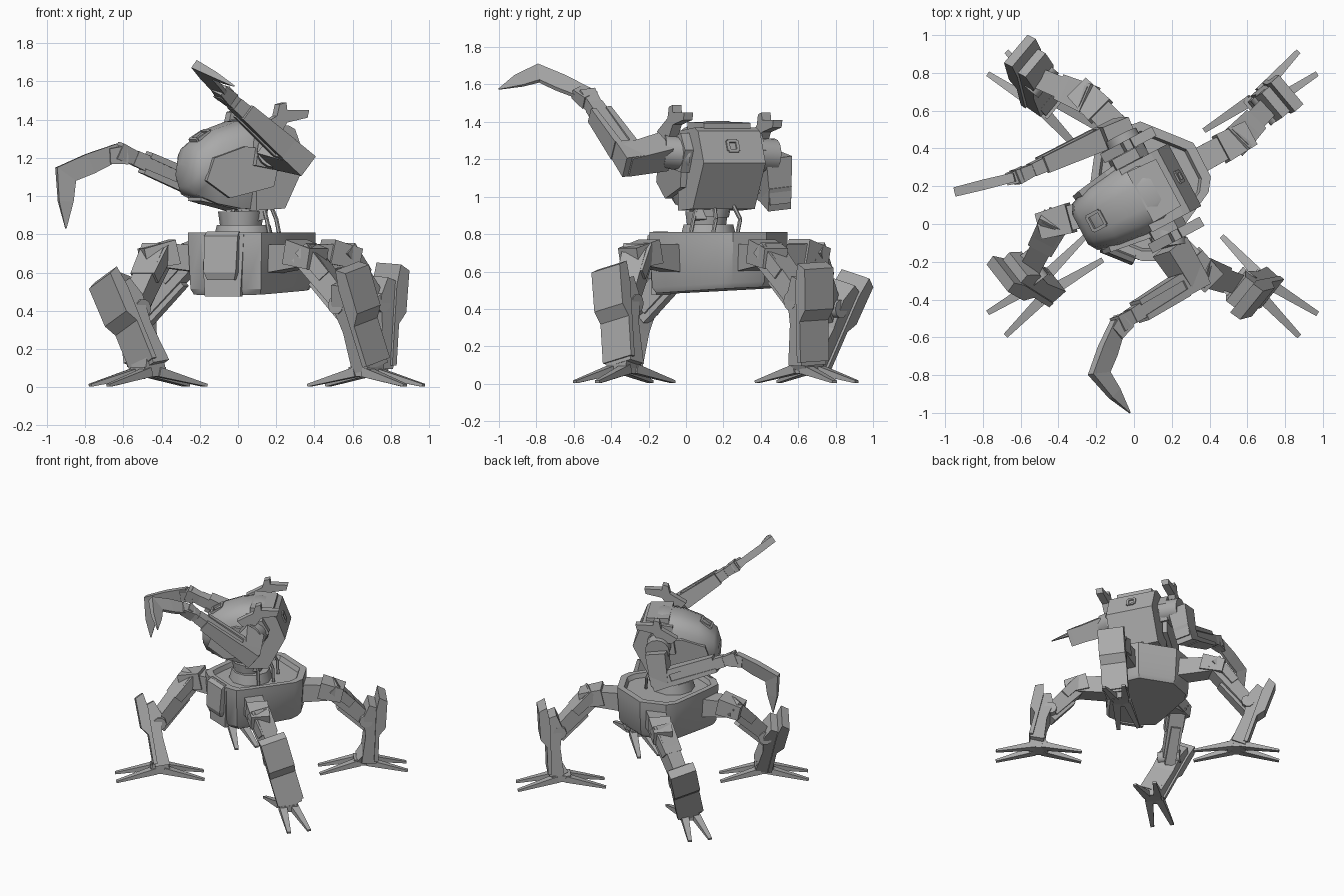
import bpy, bmesh
from math import radians, cos, sin, pi
from mathutils import Vector as V, Matrix

cube = bpy.data.objects.get("Cube")
if cube:
    bpy.data.objects.remove(cube, do_unlink=True)

grey = bpy.data.materials.new("plain_grey")
grey.use_nodes = True
grey.diffuse_color = (0.4, 0.4, 0.4, 1)
grey.node_tree.nodes["Principled BSDF"].inputs["Base Color"].default_value = (0.4, 0.4, 0.4, 1)

WORLD = Matrix.Identity(4)
PELVIS = Matrix.Translation((0.05, 0.177, 0)) @ Matrix.Rotation(radians(-22), 4, 'Z')
HEAD = Matrix.Translation((0.05, 0.15, 0)) @ Matrix.Rotation(radians(-62), 4, 'Z')


def loft(name, rings, frame=WORLD, smooth=0):
    """Skin a list of point rings, cap the ends, optionally smooth below an angle."""
    bm = bmesh.new()
    rows = [[bm.verts.new(frame @ V(p)) for p in ring] for ring in rings]
    n = len(rows[0])
    for lo, hi in zip(rows, rows[1:]):
        for i in range(n):
            j = (i + 1) % n
            bm.faces.new((lo[i], lo[j], hi[j], hi[i]))
    bm.faces.new(rows[0])
    bm.faces.new(rows[-1])
    bmesh.ops.recalc_face_normals(bm, faces=bm.faces)
    for f in bm.faces:
        f.smooth = smooth > 0
    for e in bm.edges:
        e.smooth = e.calc_face_angle(0) < radians(smooth)
    mesh = bpy.data.meshes.new(name)
    bm.to_mesh(mesh)
    bm.free()
    mesh.materials.append(grey)
    obj = bpy.data.objects.new(name, mesh)
    bpy.context.collection.objects.link(obj)
    return obj


def beam(name, a, b, size_a, size_b=None, up=(0, 0, 1), frame=WORLD):
    """Tapered box from a to b; sizes are (width, height)."""
    a, b = V(a), V(b)
    d = (b - a).normalized()
    side = d.cross(V(up)).normalized()
    top = side.cross(d)
    corners = ((-.5, -.5), (.5, -.5), (.5, .5), (-.5, .5))
    rings = [[p + side * w * i + top * h * j for i, j in corners]
             for p, (w, h) in ((a, size_a), (b, size_b or size_a))]
    return loft(name, rings, frame)


def tube(name, a, b, ra, rb, sides=16, frame=WORLD):
    """Round or faceted tapered cylinder."""
    a, b = V(a), V(b)
    q = (b - a).to_track_quat('Z', 'Y')
    ring = [q @ V((cos(2 * pi * i / sides), sin(2 * pi * i / sides), 0)) for i in range(sides)]
    return loft(name, [[a + p * ra for p in ring], [b + p * rb for p in ring]], frame, 40)


def plate(name, profile, origin, xdir, ydir, thick, frame=WORLD):
    """Extruded flat profile, centred on its plane."""
    o, x, y = V(origin), V(xdir), V(ydir)
    n = x.cross(y).normalized() * thick / 2
    return loft(name, [[o + x * u + y * v + n * s for u, v in profile] for s in (-1, 1)], frame)


# Pelvis: hull flaring towards the back, with sunken deck and front apron
def hull_ring(scale, z, slope=0):
    half = [(.13, -.345), (.205, -.315), (.235, -.22), (.32, .12), (.30, .20), (.15, .33)]
    return [(x * scale, y * scale, z + slope * y) for x, y in half + [(-x, y) for x, y in half[::-1]]]


loft("pelvis", [hull_ring(.91, .50, .05), hull_ring(.97, .53, .05), hull_ring(1.01, .76), hull_ring(1.01, .81),
                hull_ring(.87, .81), hull_ring(.83, .775)], PELVIS, 32)
loft("front_apron", [[(x * w, y, z) for x, y in ((-1, -.33), (1, -.33), (1, f), (-1, f))]
                     for z, w, f in ((.56, .075, -.375), (.60, .09, -.39),
                                     (.79, .095, -.375), (.815, .09, -.34))], PELVIS)
beam("apron_back", (0, -.335, .475), (0, -.335, .80), (.2, .03), (.24, .03), up=(0, 1, 0), frame=PELVIS)

# Waist and neck
tube("waist_ring", (.03, .12, .77), (.03, .12, .85), .16, .14, 10)
tube("waist_drum", (.015, .11, .85), (.015, .11, .92), .11, .12, 10)
tube("neck", (.06, .14, .90), (.07, .15, 1.0), .09, .10)
beam("neck_guard", (.0, .05, .90), (.14, .08, .93), (.06, .1))
for x, y in ((.15, .02), (.2, .14), (.15, .27), (-.04, .02)):
    tube("neck_cable", (x + .02, y, .78), (x, y + .02, .88), .011, .011, 6)
    tube("neck_cable_top", (x, y + .02, .88), (x * .7 + .02, y * .7 + .05, .98), .011, .011, 6)


# Head: domed shell, back pack, side panels, hatches
def shell_ring(y, bottom, mid, top, width):
    half = [(width * .6, bottom), (width, mid), (width * .85, mid + .65 * (top - mid)),
            (width * .62, mid + .9 * (top - mid)), (width * .3, top)]
    return [(x, y, z) for x, z in half + [(-x, z) for x, z in half[::-1]]]


loft("head_shell", [shell_ring(*r) for r in (
    (-.38, 1.05, 1.11, 1.17, .09), (-.35, 1.01, 1.12, 1.26, .14), (-.235, .96, 1.14, 1.345, .185),
    (-.10, .935, 1.17, 1.39, .205), (.04, .93, 1.2, 1.405, .21), (.13, .96, 1.2, 1.385, .19))], HEAD, 38)
plate("back_pack", [(-.05, 1.35), (.14, 1.37), (.18, 1.35), (.245, 1.18), (.12, .935), (-.05, .925)],
      (.005, 0, 0), (0, 1, 0), (0, 0, 1), .375, HEAD)
beam("back_cap", (0, -.02, 1.38), (0, .15, 1.38), (.30, .04), (.28, .03), frame=HEAD)
beam("jaw", (0, -.31, 1.0), (0, -.08, .95), (.14, .05), (.2, .05), frame=HEAD)


def hatch(name, centre, normal, size):
    """Raised square frame made from four bars around an opening."""
    c, n = V(centre), V(normal).normalized()
    across = V((1, 0, 0))
    along = n.cross(across)
    for s in (-1, 1):
        beam(name + "_side", c + across * s * size - along * size, c + across * s * size + along * size,
             (.018, .02), up=n, frame=HEAD)
        beam(name + "_end", c + along * s * size - across * size, c + along * s * size + across * size,
             (.018, .02), up=n, frame=HEAD)


hatch("front_hatch", (0, -.28, 1.315), (0, -.6, 1), .042)
hatch("rear_hatch", (0, .21, 1.27), (0, 1, .38), .028)
for s in (-1, 1):
    plate("cheek_panel", [(-.33, 1.08), (-.29, 1.2), (-.12, 1.26), (.08, 1.24), (.04, 1.05), (-.2, .99)],
          (s * .17, 0, 0), (s * .14, 1, 0), (s * .03, 0, 1), .035, HEAD)
    plate("shoulder_plate", [(-.08, 1.16), (-.06, 1.30), (.08, 1.34), (.13, 1.25), (.08, 1.13)],
          (s * .215, 0, 0), (0, 1, 0), (0, 0, 1), .06, HEAD)
    # fins: the right one rides lower and further out
    plate("shoulder_fin", [(-.10, 1.35), (.02, 1.42), (.035, 1.48), (.075, 1.49), (.08, 1.45),
                           (.21, 1.45), (.2, 1.41), (.08, 1.385), (.03, 1.31), (-.06, 1.31)],
          (s * .265 - .01 * (s < 0), 0, -.04 * (s < 0)), (0, 1, 0), (0, 0, 1), .055, HEAD)


# Arms: shoulder drum, upper arm, forearm, hand and hooked blade
def blade(name, base, bend, tip):
    base, bend, tip = V(base), V(bend), V(tip)
    n = (bend - base).cross(tip - bend).normalized()
    bisector = (bend - base).normalized() + (tip - bend).normalized()
    rings = []
    for p, d, w, t in ((base, bend - base, .085, .05), (base.lerp(bend, .55), bend - base, .11, .055),
                       (bend, bisector, .125, .05), (bend.lerp(tip, .5), tip - bend, .08, .035),
                       (tip, tip - bend, .006, .008)):
        out = d.normalized().cross(n) * w / 2
        edge = n * t / 2
        rings.append([p - out - edge * .4, p + out - edge, p + out + edge, p - out + edge * .4])
    loft(name, rings)


def arm(side, shoulder, elbow, wrist, bend, tip):
    s, e, w = V(shoulder), V(elbow), V(wrist)
    n = (e - s).cross(w - e).normalized()
    d = (w - e).normalized()
    out = d.cross(n)
    root = HEAD @ V((.18 if side == "left" else -.18, .04, 1.23))
    tube(side + "_shoulder", root, s, .09, .09)
    beam(side + "_upper_arm", s, e + (e - s).normalized() * .04, (.15, .15), (.13, .12), n)
    beam(side + "_elbow", e - d * .06, e + d * .09, (.13, .13), (.12, .12), n)
    beam(side + "_forearm", e + d * .05, w - d * .09, (.10, .10), (.08, .07), n)
    for k in (-1, 1):
        q = out * k * .045
        beam(side + "_forearm_guard", e + d * .09 + q, w - d * .16 + q, (.04, .12), (.03, .09), n)
    beam(side + "_wrist", w - d * .11, w + d * .01, (.07, .06), (.09, .08), n)
    beam(side + "_hand", w - d * .04, w + (V(bend) - w) * .2, (.10, .075), (.08, .055), n)
    blade(side + "_claw", w, bend, tip)


arm("left", (.19, -.12, 1.24), (.30, -.295, 1.20), (-.08, -.53, 1.54), (-.18, -.79, 1.655), (-.02, -1.0, 1.575))
arm("right", (-.07, .47, 1.22), (-.11, .48, 1.01), (-.62, .25, 1.235), (-.90, .18, 1.115), (-.9, .17, .83))


# Legs: hip, thigh, shin and four-toed foot
def leg(name, angle, hip, thigh_top, ankle, shin_top, foot):
    out = V((cos(radians(angle)), sin(radians(angle)), 0))
    lat = V((-out.y, out.x, 0))
    up = V((0, 0, 1))
    hip, top, a, t, foot = V(hip), V(thigh_top), V(ankle), V(shin_top), V(foot)
    axis = (t - a).normalized()
    knee = a.lerp(t, .62) - out * .04
    d = (knee - top).normalized()
    # hip block and sloping joint cover
    beam(name + "_hip", hip, top, (.14, .15), (.13, .12))
    h = (top - hip).normalized()
    beam(name + "_hip_cover", top - h * .09 + up * .025, top + h * .08 - up * .025, (.16, .13), (.14, .11))
    # thigh with top guard and underside piston
    beam(name + "_thigh", top - d * .02, knee, (.12, .13), (.11, .10))
    beam(name + "_thigh_guard", top + up * .03 - d * .01, top.lerp(knee, .55) + up * .035,
         (.16, .08), (.14, .07))
    beam(name + "_thigh_piston", top.lerp(knee, .2) - up * .08, knee - up * .06, (.07, .06), (.08, .07))
    # shin column, knee and raised outer armour
    rad = (out - axis * out.dot(axis)).normalized()
    plate(name + "_shin", [(-.06, -.02), (.05, -.02), (.05, .12), (.04, .44), (-.02, .46), (-.06, .36), (-.04, .2)],
          a, rad, axis, .17)
    plate(name + "_shin_armour", [(.03, .0), (.06, .0), (.06, .22), (.105, .28), (.11, .50), (.05, .53), (.03, .42)],
          a, rad, axis, .20)
    tube(name + "_knee", knee - lat * .085, knee + lat * .085, .05, .05, 10)
    # foot: raised hub with splayed toes
    beam(name + "_ankle", foot + up * .08 - out * .07, foot + up * .08 + out * .07, (.12, .05))
    beam(name + "_ankle_block", foot.lerp(a, .2) + up * .06, a + axis * .04, (.12, .13), (.14, .11), out)
    for r in (-1, 1):
        for s in (-1, 1):
            tip = foot + out * r * .325 + lat * s * .077
            start = foot + out * r * .03 + lat * s * .04 + up * .08
            beam(name + "_toe", start, tip + up * .01, (.06, .05), (.028, .015))


leg("front_right_leg", 218, (-.16, .08, .67), (-.42, .01, .69), (-.46, -.33, .12), (-.65, -.21, .59), (-.47, -.33, 0))
leg("front_left_leg", -39, (.17, -.06, .67), (.36, -.25, .69), (.69, -.33, .12), (.535, -.36, .62), (.67, -.33, 0))
leg("back_left_leg", 40, (.28, .30, .67), (.54, .44, .69), (.72, .65, .12), (.75, .64, .64), (.67, .645, 0))
leg("back_right_leg", 140, (-.02, .44, .67), (-.24, .66, .69), (-.49, .67, .12), (-.54, .865, .57), (-.475, .645, 0))
